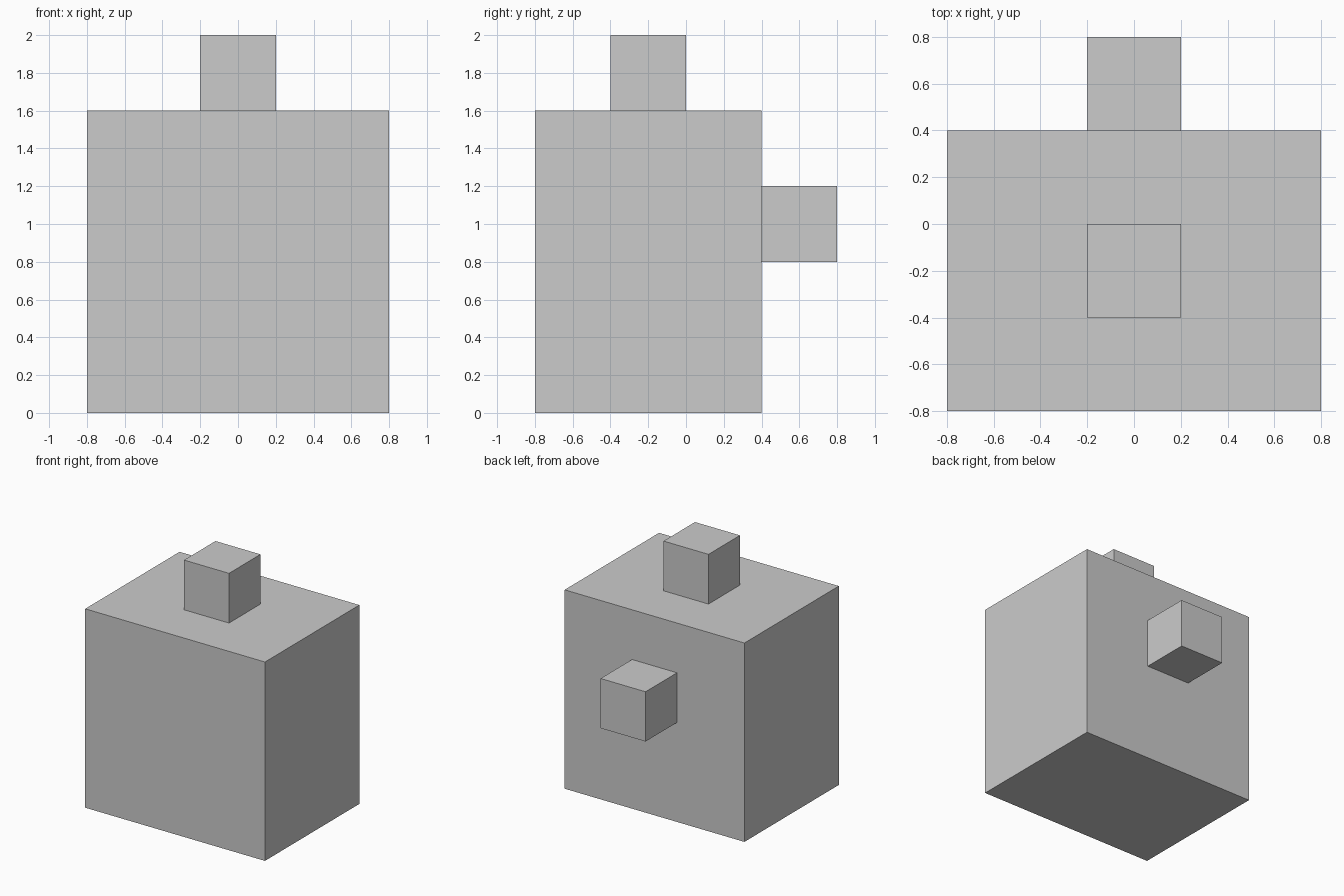
import bpy

if "Cube" in bpy.data.objects:
    bpy.data.objects.remove(bpy.data.objects["Cube"])


def box(name, lo, hi):
    """Axis-aligned box between two corners."""
    centre = [(a + b) / 2 for a, b in zip(lo, hi)]
    bpy.ops.mesh.primitive_cube_add(size=1, location=centre)
    obj = bpy.context.object
    obj.name = name
    obj.scale = [b - a for a, b in zip(lo, hi)]
    bpy.ops.object.transform_apply(location=False, rotation=False, scale=True)
    return obj


# Main block
box("body", (-0.8, -0.8, 0.0), (0.8, 0.4, 1.6))

# Small cube centred on the top face
box("top_knob", (-0.2, -0.4, 1.6), (0.2, 0.0, 2.0))

# Small cube on the back face
box("back_knob", (-0.2, 0.4, 0.8), (0.2, 0.8, 1.2))
